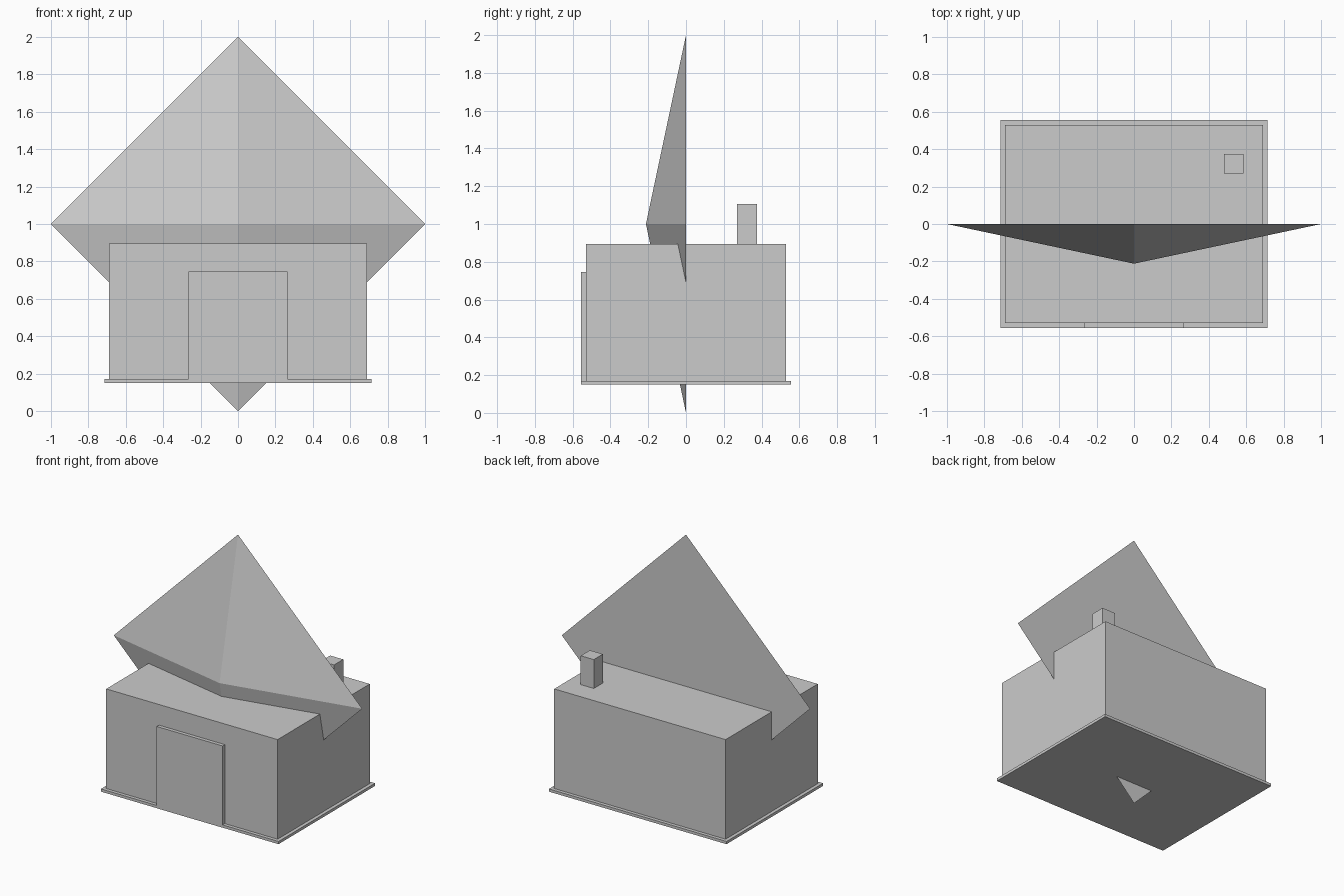
import bpy
import bmesh
from mathutils import Matrix, Vector

if "Cube" in bpy.data.objects:
    bpy.data.objects.remove(bpy.data.objects["Cube"])


def box(name, lo, hi):
    """Axis-aligned box between two corners."""
    lo, hi = Vector(lo), Vector(hi)
    bm = bmesh.new()
    bmesh.ops.create_cube(bm, size=1)
    bmesh.ops.scale(bm, vec=hi - lo, verts=bm.verts)
    bmesh.ops.translate(bm, vec=(lo + hi) / 2, verts=bm.verts)
    return finish(name, bm)


def finish(name, bm):
    mesh = bpy.data.meshes.new(name)
    bm.to_mesh(mesh)
    bm.free()
    obj = bpy.data.objects.new(name, mesh)
    bpy.context.collection.objects.link(obj)
    return obj


# House: plinth, walls, door panel, chimney
box("plinth", (-0.715, -0.555, 0.15), (0.715, 0.555, 0.17))
box("walls", (-0.69, -0.53, 0.16), (0.69, 0.53, 0.895))
box("door", (-0.265, -0.556, 0.15), (0.265, -0.52, 0.745))
box("chimney", (0.48, 0.27, 0.88), (0.585, 0.375, 1.105))

# Roof: four-sided pyramid tipped on its side, apex facing the front
height = 0.212
bm = bmesh.new()
bmesh.ops.create_cone(bm, cap_ends=True, segments=4, radius1=1, radius2=0,
                      depth=height)
bmesh.ops.rotate(bm, verts=bm.verts, cent=(0, 0, 0),
                 matrix=Matrix.Rotation(1.5707963, 3, 'X'))
bmesh.ops.translate(bm, vec=(0, -height / 2, 1), verts=bm.verts)
bmesh.ops.remove_doubles(bm, verts=bm.verts, dist=1e-5)
finish("roof", bm)
